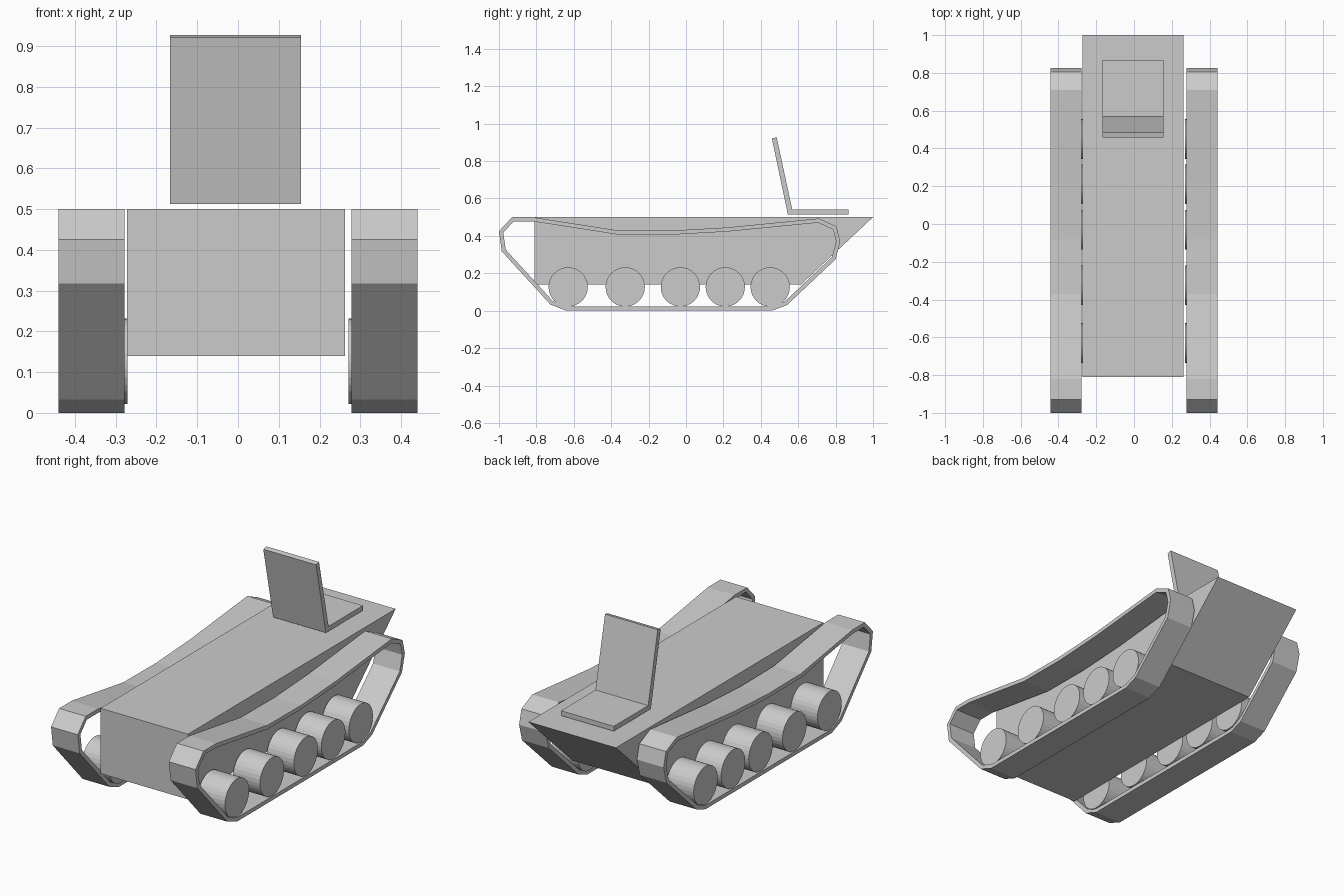
import bpy
import math
from mathutils import Vector

if "Cube" in bpy.data.objects:
    bpy.data.objects.remove(bpy.data.objects["Cube"])


def make_object(name, verts, faces, mirror=False):
    mesh = bpy.data.meshes.new(name)
    mesh.from_pydata(verts, [], faces)
    obj = bpy.data.objects.new(name, mesh)
    bpy.context.collection.objects.link(obj)
    if mirror:
        obj.modifiers.new("Mirror", 'MIRROR').use_axis[0] = True
    return obj


def extrude_profile(name, profile, x0, x1, mirror=False):
    """Solid from a counter-clockwise (y, z) profile, extruded along x."""
    n = len(profile)
    verts = [(x, y, z) for x in (x0, x1) for y, z in profile]
    faces = [tuple(reversed(range(n))), tuple(range(n, 2 * n))]
    faces += [(i, (i + 1) % n, n + (i + 1) % n, n + i) for i in range(n)]
    return make_object(name, verts, faces, mirror)


def inset(profile, t):
    """Mitred inward offset of a counter-clockwise profile."""
    pts = [Vector(p) for p in profile]
    out = []
    for i, p in enumerate(pts):
        a = (p - pts[i - 1]).normalized()
        b = (pts[(i + 1) % len(pts)] - p).normalized()
        na, nb = Vector((-a.y, a.x)), Vector((-b.y, b.x))
        m = (na + nb).normalized()
        out.append(tuple(p + m * (t / m.dot(na))))
    return out


def extrude_band(name, outer, t, x0, x1, mirror=False):
    """Closed belt of thickness t following a (y, z) profile."""
    n = len(outer)
    loops = [(x0, outer), (x1, outer), (x1, inset(outer, t)), (x0, inset(outer, t))]
    verts = [(x, y, z) for x, loop in loops for y, z in loop]
    faces = []
    for k in range(4):
        a, b = k * n, (k + 1) % 4 * n
        faces += [(a + i, a + (i + 1) % n, b + (i + 1) % n, b + i) for i in range(n)]
    return make_object(name, verts, faces, mirror)


# Hull with sloped end
extrude_profile("hull", [(-0.81, 0.14), (0.615, 0.14), (1.0, 0.5), (-0.81, 0.5)],
                -0.272, 0.262)

# Tracks, one each side
track = [(-1.0, 0.425), (-0.985, 0.317), (-0.725, 0.033), (-0.64, 0.0), (0.46, 0.0),
         (0.54, 0.03), (0.80, 0.275), (0.825, 0.37), (0.805, 0.45), (0.71, 0.493),
         (0.22, 0.445), (-0.08, 0.428), (-0.37, 0.43), (-0.82, 0.5), (-0.93, 0.5)]
extrude_band("tracks", track, 0.022, 0.278, 0.441, mirror=True)

# Road wheels, five each side
rim = [(math.cos(math.tau * i / 32) * 0.105, math.sin(math.tau * i / 32) * 0.105)
       for i in range(32)]
for k, y in enumerate((-0.63, -0.325, -0.03, 0.21, 0.45)):
    extrude_profile(f"road_wheels_{k + 1}", [(y + a, 0.127 + b) for a, b in rim],
                    0.271, 0.435, mirror=True)

# Seat with leaning backrest
extrude_profile("seat", [(0.545, 0.513), (0.868, 0.513), (0.868, 0.54), (0.568, 0.54),
                         (0.485, 0.927), (0.459, 0.921)], -0.167, 0.155)
